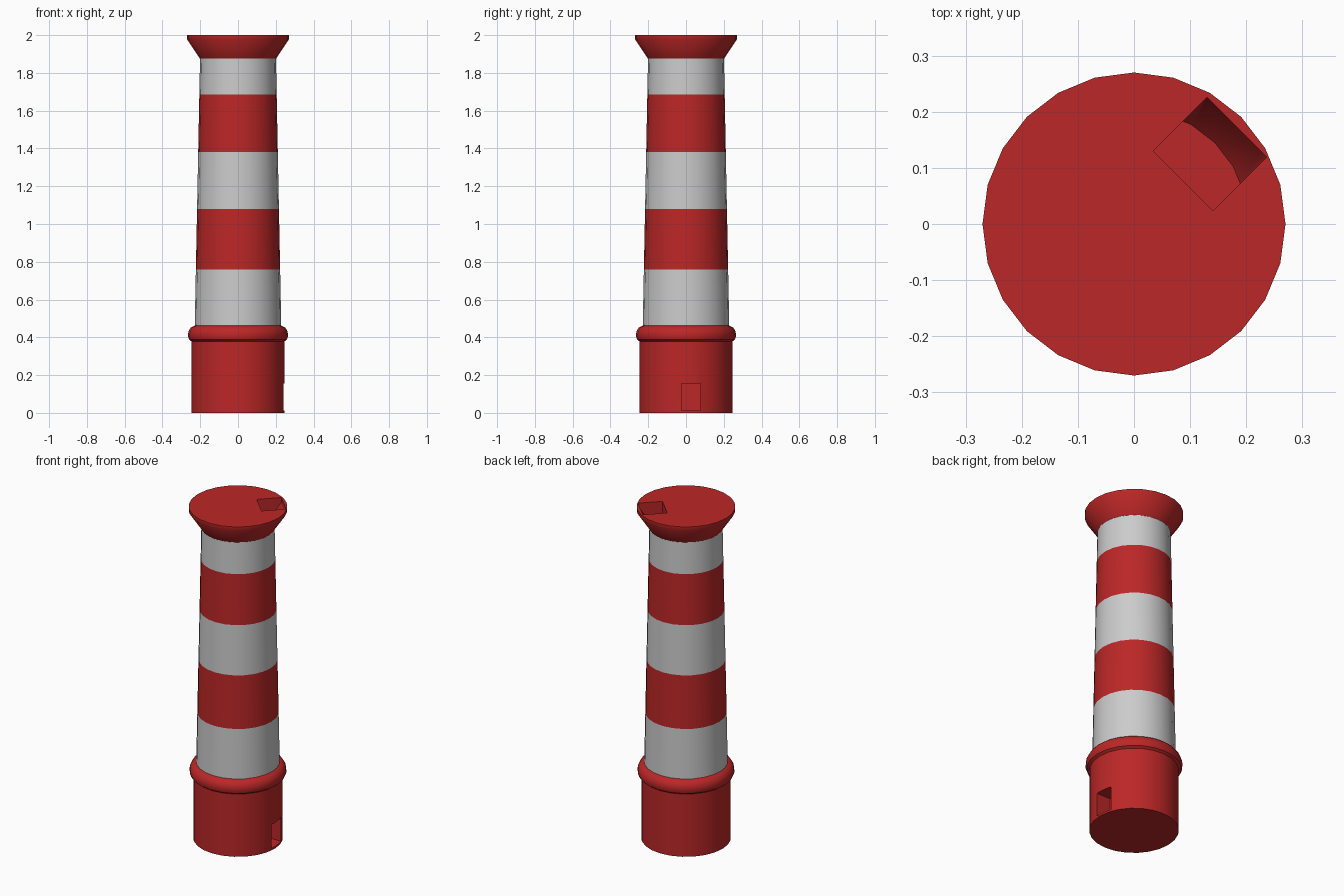
import bpy, bmesh, math
from mathutils import Matrix

if "Cube" in bpy.data.objects:
    bpy.data.objects.remove(bpy.data.objects["Cube"])

SIDES = 24

def material(name, rgb):
    m = bpy.data.materials.new(name)
    m.diffuse_color = (*rgb, 1)
    m.use_nodes = True
    m.node_tree.nodes["Principled BSDF"].inputs["Base Color"].default_value = m.diffuse_color
    return m

RED = material("red_paint", (0.50, 0.02, 0.02))
WHITE = material("white_paint", (0.60, 0.60, 0.60))

def finish(name, bm, mat):
    bmesh.ops.recalc_face_normals(bm, faces=bm.faces)
    me = bpy.data.meshes.new(name)
    bm.to_mesh(me)
    bm.free()
    me.materials.append(mat)
    ob = bpy.data.objects.new(name, me)
    bpy.context.collection.objects.link(ob)
    return ob

def lathe(name, profile, mat):
    """Closed solid of revolution from (radius, z) points."""
    bm = bmesh.new()
    rings = []
    for r, z in profile:
        rings.append([bm.verts.new((r * math.cos(2 * math.pi * i / SIDES),
                                    r * math.sin(2 * math.pi * i / SIDES), z))
                      for i in range(SIDES)])
    for a, b in zip(rings, rings[1:]):
        for i in range(SIDES):
            j = (i + 1) % SIDES
            bm.faces.new((a[i], a[j], b[j], b[i]))
    bm.faces.new(rings[0][::-1])
    bm.faces.new(rings[-1])
    return finish(name, bm, mat)

def box(name, lo, hi, turn=0):
    bm = bmesh.new()
    bmesh.ops.create_cube(bm, size=1)
    for v in bm.verts:
        v.co = [l + (c + 0.5) * (h - l) for l, h, c in zip(lo, hi, v.co)]
    bm.transform(Matrix.Rotation(turn, 4, 'Z'))
    return finish(name, bm, RED)

def activate(ob):
    bpy.ops.object.select_all(action='DESELECT')
    ob.select_set(True)
    bpy.context.view_layer.objects.active = ob

def boolean(ob, tool, operation):
    mod = ob.modifiers.new("cut", 'BOOLEAN')
    mod.operation = operation
    mod.solver = 'EXACT'
    mod.object = tool
    activate(ob)
    bpy.ops.object.modifier_apply(modifier=mod.name)
    bpy.data.objects.remove(tool)

# Base drum with a recessed doorway on the right side
base = lathe("base", [(0.245, 0), (0.245, 0.40)], RED)
boolean(base, box("door_cutter", (0.15, -0.025, 0.012), (0.35, 0.078, 0.155)), 'DIFFERENCE')

# Rounded collar above the base
collar = lathe("collar", [(0.245, 0.378), (0.259, 0.388), (0.266, 0.408), (0.262, 0.432),
                          (0.250, 0.452), (0.228, 0.462)], RED)

# Tapering shaft in alternating bands
parts = [base, collar]
levels = [0.455, 0.76, 1.08, 1.38, 1.685, 1.878]
def shaft_radius(z):
    return 0.229 - 0.028 * (z - 0.46) / 1.415
for i, (z0, z1) in enumerate(zip(levels, levels[1:])):
    parts.append(lathe(f"band_{i + 1}", [(shaft_radius(z0), z0), (shaft_radius(z1), z1)],
                       RED if i % 2 else WHITE))

# Flared cap with a square pocket in its top
cap = lathe("cap", [(0.201, 1.875), (0.270, 1.978), (0.270, 2.0)], RED)
pocket = box("pocket_cutter", (0.116, -0.083, 1.885), (0.252, 0.068, 2.05), math.radians(45))
boolean(pocket, lathe("pocket_limit", [(0.201, 1.88), (0.266, 1.978), (0.266, 2.1)], RED), 'INTERSECT')
boolean(cap, pocket, 'DIFFERENCE')
parts.append(cap)

for ob in parts:
    activate(ob)
    bpy.ops.object.shade_smooth_by_angle(angle=math.radians(35))
